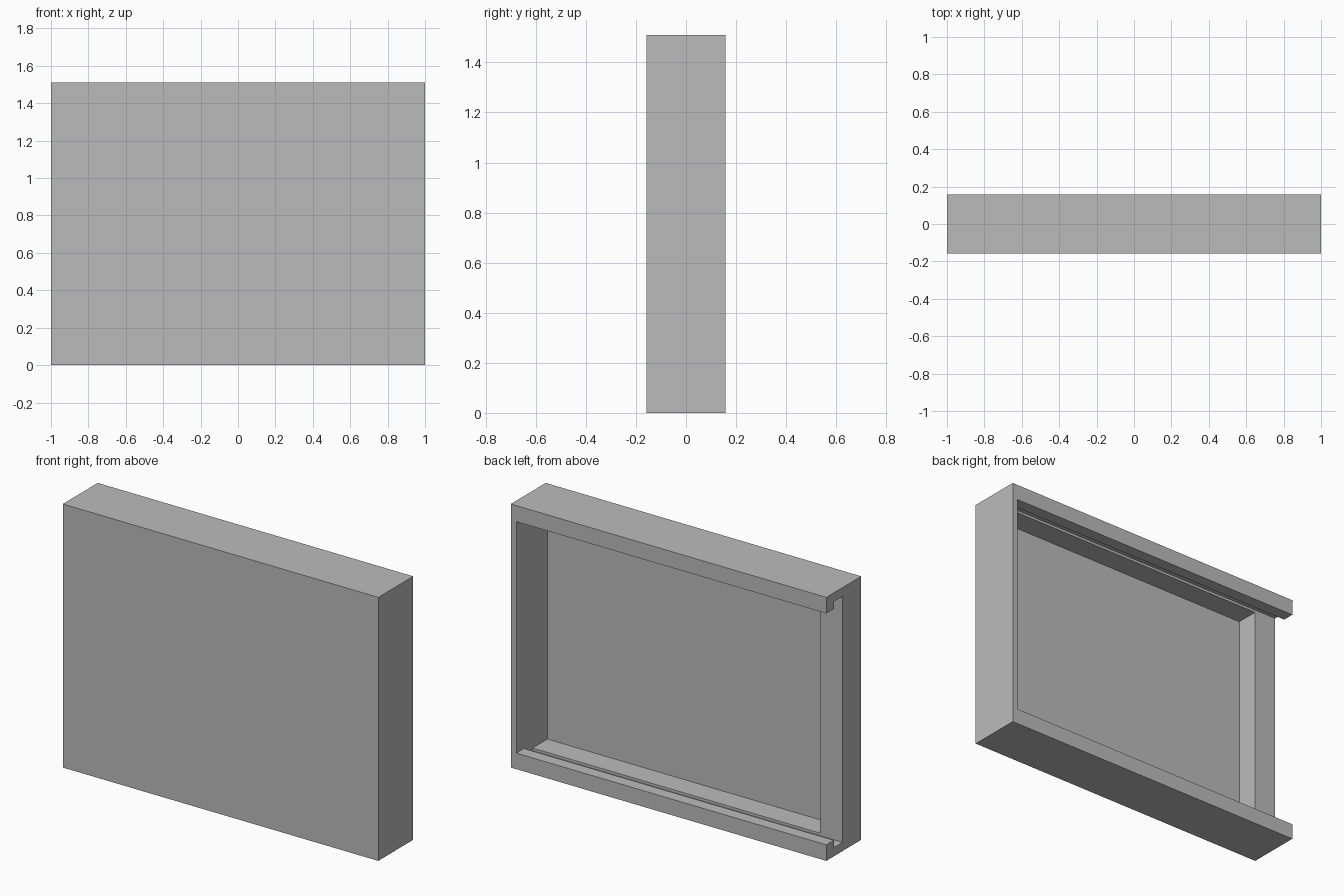
import bpy

cube = bpy.data.objects.get("Cube")
if cube:
    bpy.data.objects.remove(cube, do_unlink=True)

# Overall size and wall sizes
HALF_X, HALF_Y, HEIGHT = 1.0, 0.158, 1.51
WALL = 0.035         # front panel and closed side
OPEN_WALL = 0.143    # wall below the open end of the track
POCKET_RIM = 0.065   # top and bottom walls of the pocket
TRACK_RIM = 0.05     # remaining wall above and below the track
LIP_RIM = 0.092      # height of the retaining lips
TRACK_Y0, TRACK_Y1 = 0.011, 0.089
OVER = 0.1           # cutter overshoot

grey = bpy.data.materials.new("plain grey")
grey.use_nodes = True
colour = (0.5, 0.5, 0.5, 1.0)
grey.diffuse_color = colour
grey.node_tree.nodes["Principled BSDF"].inputs["Base Color"].default_value = colour


def box(name, low, high):
    """Axis-aligned box between two corners."""
    centre = [(a + b) / 2 for a, b in zip(low, high)]
    bpy.ops.mesh.primitive_cube_add(size=1, location=centre)
    obj = bpy.context.object
    obj.name = name
    obj.scale = [b - a for a, b in zip(low, high)]
    bpy.ops.object.transform_apply(location=True, rotation=False, scale=True)
    obj.data.materials.append(grey)
    return obj


def cut(target, name, low, high):
    """Remove a box-shaped volume from the target."""
    cutter = box(name, low, high)
    cutter.hide_render = True
    mod = target.modifiers.new(name, "BOOLEAN")
    mod.operation = "DIFFERENCE"
    mod.solver = "EXACT"
    mod.object = cutter
    bpy.context.view_layer.objects.active = target
    bpy.ops.object.modifier_apply(modifier=name)
    bpy.data.objects.remove(cutter, do_unlink=True)


# Solid case
case = box("tray_case", (-HALF_X, -HALF_Y, 0), (HALF_X, HALF_Y, HEIGHT))
inner_x = HALF_X - WALL

# Opening between the lips, running out through the open end
cut(case, "lip_opening",
    (-HALF_X - OVER, TRACK_Y0, LIP_RIM),
    (inner_x, HALF_Y + OVER, HEIGHT - LIP_RIM))

# Track for a sliding lid, behind the lips
cut(case, "lid_track",
    (-HALF_X - OVER, TRACK_Y0, TRACK_RIM),
    (inner_x, TRACK_Y1, HEIGHT - TRACK_RIM))

# Deep pocket
cut(case, "pocket",
    (-HALF_X + OPEN_WALL, -HALF_Y + WALL, POCKET_RIM),
    (inner_x, (TRACK_Y0 + TRACK_Y1) / 2, HEIGHT - POCKET_RIM))
